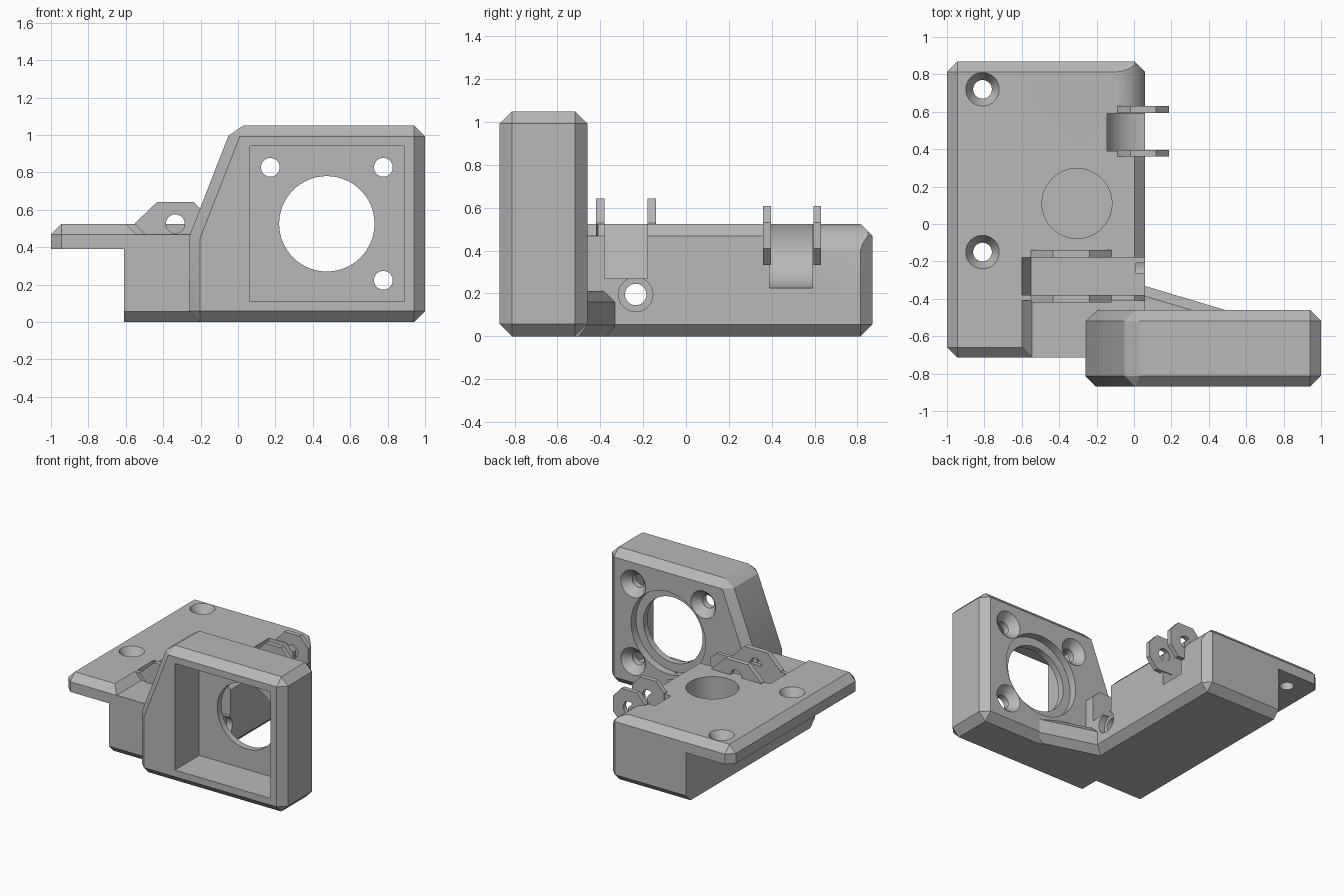
import bpy, bmesh, math
from mathutils import Matrix

if "Cube" in bpy.data.objects:
    bpy.data.objects.remove(bpy.data.objects["Cube"])

grey = bpy.data.materials.new("plain grey")
grey.use_nodes = True
COLOUR = (0.48, 0.48, 0.48, 1)
grey.diffuse_color = COLOUR
grey.node_tree.nodes["Principled BSDF"].inputs["Base Color"].default_value = COLOUR


def finish(name, bm):
    bmesh.ops.recalc_face_normals(bm, faces=bm.faces)
    mesh = bpy.data.meshes.new(name)
    bm.to_mesh(mesh)
    bm.free()
    mesh.materials.append(grey)
    obj = bpy.data.objects.new(name, mesh)
    bpy.context.scene.collection.objects.link(obj)
    return obj


def prism(name, pts, axis, lo, hi, bevel=0, keep=lambda a, b: True):
    """Extrude a profile along y (x,z points) or z (x,y points)."""
    bm = bmesh.new()
    place = (lambda p, t: (p[0], t, p[1])) if axis == "y" else (lambda p, t: (p[0], p[1], t))
    low = [bm.verts.new(place(p, lo)) for p in pts]
    high = [bm.verts.new(place(p, hi)) for p in pts]
    bm.faces.new(low)
    bm.faces.new(high)
    n = len(pts)
    for i in range(n):
        j = (i + 1) % n
        bm.faces.new((low[i], low[j], high[j], high[i]))
    bmesh.ops.recalc_face_normals(bm, faces=bm.faces)
    if bevel:
        edges = [e for e in bm.edges if keep(e.verts[0].co, e.verts[1].co)]
        bmesh.ops.bevel(bm, geom=edges, offset=bevel, segments=1,
                        affect="EDGES", clamp_overlap=True)
    return finish(name, bm)


def rect(x0, x1, y0, y1):
    return [(x0, y0), (x1, y0), (x1, y1), (x0, y1)]


def drill(axis, centre, length, r0, r1=None):
    """Round cutter; r0 at the low end, r1 at the high end."""
    bm = bmesh.new()
    turn = {"x": Matrix.Rotation(math.pi / 2, 4, "Y"),
            "y": Matrix.Rotation(-math.pi / 2, 4, "X"),
            "z": Matrix()}[axis]
    bmesh.ops.create_cone(bm, cap_ends=True, segments=64, radius1=r0,
                          radius2=r0 if r1 is None else r1, depth=length,
                          matrix=Matrix.Translation(centre) @ turn)
    return finish("cutter", bm)


def cut(obj, cutters):
    for c in cutters:
        mod = obj.modifiers.new("cut", "BOOLEAN")
        mod.operation = "DIFFERENCE"
        mod.solver = "EXACT"
        mod.object = c
        bpy.context.view_layer.update()
        deps = bpy.context.evaluated_depsgraph_get()
        mesh = bpy.data.meshes.new_from_object(obj.evaluated_get(deps))
        obj.modifiers.clear()
        obj.data = mesh
        bpy.data.objects.remove(c)


def shade(obj):
    bpy.ops.object.select_all(action="DESELECT")
    obj.select_set(True)
    bpy.context.view_layer.objects.active = obj
    bpy.ops.object.shade_smooth_by_angle(angle=math.radians(25))


parts = []

# Motor housing: chamfered block with a front pocket and a bored back wall
housing = prism("motor_housing",
                [(-0.26, 0), (1, 0), (1, 1.05), (-0.03, 1.05), (-0.26, 0.46)],
                "y", -0.87, -0.46, 0.058,
                lambda a, b: not (abs(a.z - 0.46) < 0.01 and abs(b.z - 0.46) < 0.01))
cx, cz = 0.475, 0.525
cutters = [prism("cutter", rect(0.065, 0.89, 0.11, 0.94), "y", -1, -0.57),
           drill("y", (cx, -0.5, cz), 0.4, 0.255),
           drill("y", (cx, -0.46, cz), 0.12, 0.32)]
for sx, sz in ((-1, 1), (1, 1), (1, -1)):
    x, z = cx + sx * 0.302, cz + sz * 0.302
    cutters += [drill("y", (x, -0.5, z), 0.4, 0.05),
                drill("y", (x, -0.485, z), 0.07, 0.05, 0.115)]
cut(housing, cutters)
parts.append(housing)

# Mounting body: L-shaped section with a thin flange on one side
body = prism("mounting_body",
             [(-1, 0.39), (-1, 0.525), (0.06, 0.525), (0.06, 0), (-0.61, 0), (-0.61, 0.39)],
             "y", -0.715, 0.87, 0.056,
             lambda a, b: not ((abs(a.z - 0.39) < 0.01 and abs(b.z - 0.39) < 0.01)
                               or (abs(a.x + 0.61) < 0.01 and abs(b.x + 0.61) < 0.01)))
arc = [(-0.1 + 0.165 * math.sin(t * math.pi / 24), 0.36 + 0.166 * math.cos(t * math.pi / 24))
       for t in range(13)]
cutters = [
    # lowered front corner and the pivot slot
    prism("cutter", [(-0.61, 0.535), (-0.545, 0.47), (0.2, 0.47), (0.2, 0.7), (-0.61, 0.7)],
          "y", -0.8, -0.41),
    prism("cutter", [(-0.603, 0.54), (-0.55, 0.27), (0.2, 0.27), (0.2, 0.7), (-0.603, 0.7)],
          "y", -0.38, -0.18),
    # round relief of the side hinge
    drill("y", (0.06, 0.49, 0.445), 0.2, 0.22),
    # rounded edge behind the side hinge
    prism("cutter", arc + [(0.2, 0.36), (0.2, 0.7), (-0.1, 0.7)], "y", 0.63, 0.95),
    # blind bore and cross hole
    drill("z", (-0.305, 0.11, 0.4), 0.6, 0.187),
    drill("x", (-0.3, -0.235, 0.195), 1.2, 0.05),
    drill("x", (0.06, -0.235, 0.195), 0.1, 0.08),
]
# countersunk flange screws
for y in (-0.15, 0.72):
    cutters += [drill("z", (-0.81, y, 0.45), 0.4, 0.05),
                drill("z", (-0.81, y, 0.495), 0.08, 0.05, 0.095)]
cut(body, cutters)
parts.append(body)

# Corner brace between body and housing
parts.append(prism("corner_brace",
                   [(-0.1, -0.284), (0.495, -0.462), (0.4, -0.53), (-0.1, -0.53)],
                   "z", 0, 0.212, 0.052,
                   lambda a, b: abs(a.z - b.z) < 0.01 and a.y > -0.5 and b.y > -0.5))


# Hinge ears: flat plates with clipped corners and a pin hole
def ear(name, x, z, wide, flat, high, mid, y0, y1):
    half = [(wide, mid), (flat, high)]
    pts = [(x + a, z + b) for a, b in half] + [(x - a, z + b) for a, b in half[::-1]]
    pts += [(x - a, z - b) for a, b in half] + [(x + a, z - b) for a, b in half[::-1]]
    plate = prism(name, pts, "y", y0, y1)
    cut(plate, [drill("y", (x, (y0 + y1) / 2, z), 0.2, 0.05)])
    parts.append(plate)


for side, y in (("front", -0.4), ("back", -0.16)):
    ear("pivot_ear_" + side, -0.335, 0.525, 0.215, 0.097, 0.117, 0.004, y - 0.02, y + 0.02)
for side, y in (("front", 0.378), ("back", 0.612)):
    ear("side_ear_" + side, 0.05, 0.47, 0.137, 0.068, 0.137, 0.06, y - 0.018, y + 0.018)

for obj in parts:
    shade(obj)
